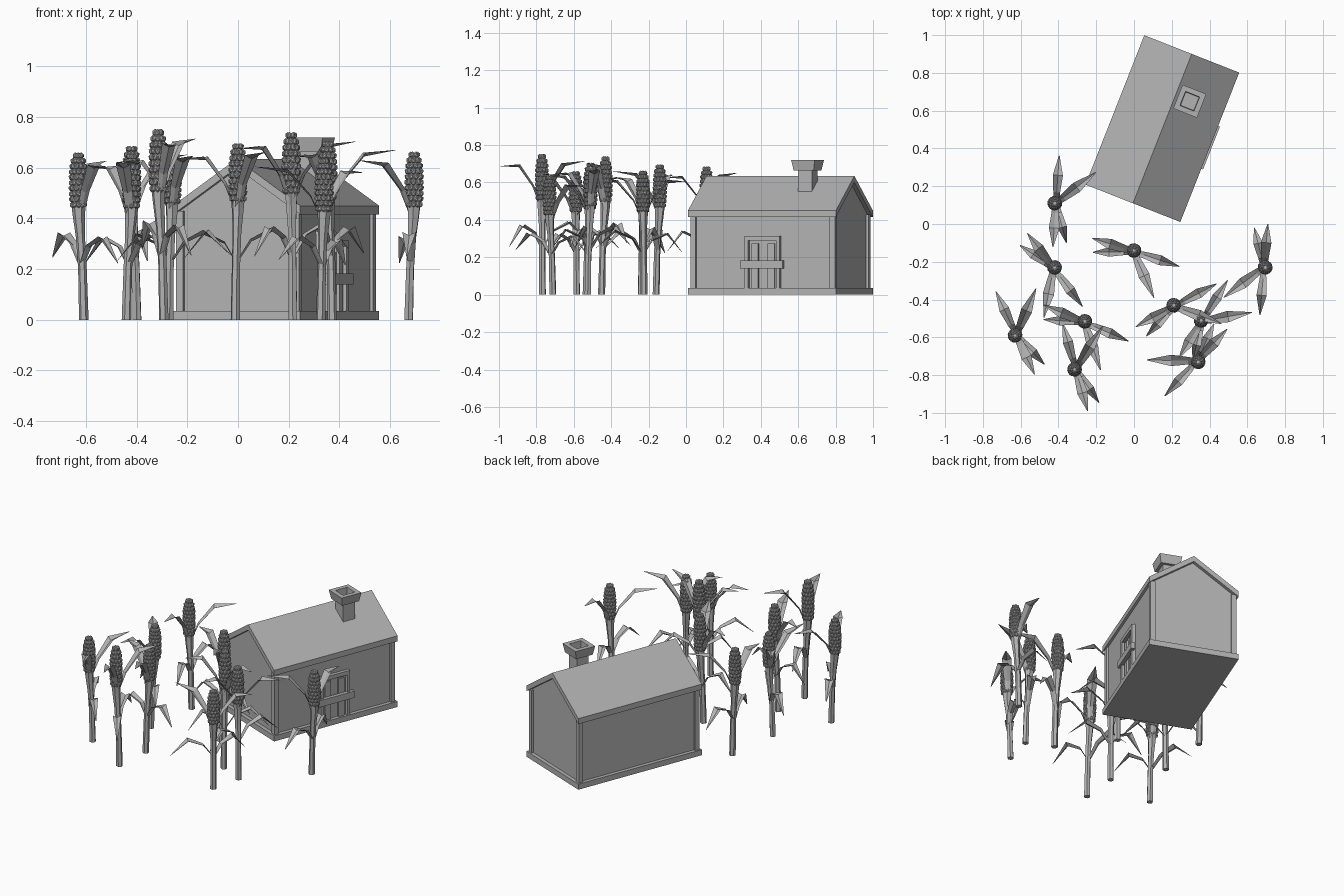
import bpy, bmesh, math
from mathutils import Vector, Matrix

if "Cube" in bpy.data.objects:
    bpy.data.objects.remove(bpy.data.objects["Cube"])

grey = bpy.data.materials.new("plain_grey")
grey.diffuse_color = (0.45, 0.45, 0.45, 1)
grey.use_nodes = True
grey.node_tree.nodes["Principled BSDF"].inputs["Base Color"].default_value = grey.diffuse_color


def finish(name, bm, matrix, recalc=True):
    if recalc:
        bmesh.ops.recalc_face_normals(bm, faces=bm.faces)
    me = bpy.data.meshes.new(name)
    bm.to_mesh(me)
    bm.free()
    me.materials.append(grey)
    ob = bpy.data.objects.new(name, me)
    ob.matrix_world = matrix
    bpy.context.collection.objects.link(ob)
    return ob


def add_box(bm, x0, x1, y0, y1, z0, z1):
    m = Matrix.Translation(((x0 + x1) / 2, (y0 + y1) / 2, (z0 + z1) / 2)) @ \
        Matrix.Diagonal((x1 - x0, y1 - y0, z1 - z0, 1))
    bmesh.ops.create_cube(bm, size=1, matrix=m)


def add_prism(bm, profile, y0, y1):
    # extrude an x-z outline along y
    f = bm.faces.new([bm.verts.new((x, y0, z)) for x, z in profile])
    r = bmesh.ops.extrude_face_region(bm, geom=[f])
    bmesh.ops.translate(bm, vec=(0, y1 - y0, 0),
                        verts=[v for v in r['geom'] if isinstance(v, bmesh.types.BMVert)])


def add_rings(bm, rings, sides, turn=0.0):
    # loft of (x, y, z, radius) rings; closed at both ends
    loops = []
    for x, y, z, r in rings:
        loops.append([bm.verts.new((x + r * math.cos(turn + k * math.tau / sides),
                                    y + r * math.sin(turn + k * math.tau / sides), z))
                      for k in range(sides)])
    for a, b in zip(loops, loops[1:]):
        for k in range(sides):
            j = (k + 1) % sides
            bm.faces.new((a[k], a[j], b[j], b[k]))
    bm.faces.new(loops[0][::-1])
    bm.faces.new(loops[-1])


# ---------- house ----------
house = Matrix.Translation((0.15, 0.505, 0)) @ Matrix.Rotation(math.radians(-21.5), 4, 'Z')

bm = bmesh.new()
add_box(bm, -0.27, 0.27, -0.425, 0.425, 0, 0.035)
finish("house_base", bm, house)

bm = bmesh.new()
add_prism(bm, [(-0.247, 0.03), (0.247, 0.03), (0.247, 0.435), (0, 0.61), (-0.247, 0.435)],
          -0.402, 0.402)
finish("house_walls", bm, house)

bm = bmesh.new()
for sx in (-1, 1):
    for sy in (-1, 1):
        cx, cy = sx * 0.245, sy * 0.40
        add_box(bm, cx - 0.015, cx + 0.015, cy - 0.015, cy + 0.015, 0.03, 0.43)
finish("corner_posts", bm, house)

bm = bmesh.new()
add_prism(bm, [(-0.27, 0.415), (-0.27, 0.45), (0, 0.635), (0.27, 0.45), (0.27, 0.415), (0, 0.60)],
          -0.425, 0.425)
finish("roof", bm, house)

# chimney with flared hollow cap
bm = bmesh.new()
q = math.sqrt(0.5)
add_rings(bm, [(0.082, 0.188, z, w * q) for z, w in
               ((0.52, 0.08), (0.665, 0.08), (0.665, 0.115), (0.72, 0.135),
                (0.72, 0.08), (0.67, 0.075))], 4, math.pi / 4)
finish("chimney", bm, house)

# boarded door on the right wall
bm = bmesh.new()
for s in (-1, 1):
    a, b = sorted((s * 0.08, s * 0.10))
    add_box(bm, 0.24, 0.268, a, b, 0.03, 0.30)
    a, b = sorted((s * 0.026, s * 0.066))
    add_box(bm, 0.24, 0.258, a, b, 0.03, 0.275)
add_box(bm, 0.24, 0.268, -0.10, 0.10, 0.29, 0.315)
finish("door_frame_and_planks", bm, house)
bm = bmesh.new()
add_box(bm, 0.256, 0.28, -0.122, 0.122, 0.14, 0.182)
finish("door_crossbar", bm, house)

# ---------- corn ----------
LEAN = Vector((0.004, 0.022, 0))      # cob offset from the foot of the stalk
# leaf: turn in degrees, then (reach, height, half width) stations
LEAVES = [
    (0,    [(0, .22, .012), (.06, .31, .018), (.15, .35, .027), (.255, .26, .002)]),
    (-161, [(0, .22, .012), (.05, .30, .018), (.13, .335, .025), (.215, .235, .002)]),
    (-48,  [(0, .41, .014), (.05, .53, .020), (.14, .635, .030), (.268, .66, .002)]),
    (-180, [(0, .41, .014), (.05, .53, .020), (.13, .63, .028), (.23, .635, .002)]),
]


def add_leaf(bm, turn, stations):
    rot = Matrix.Rotation(math.radians(turn), 3, 'Z')
    rows = []
    for r, z, w in stations:
        c = LEAN * min(1, z / 0.5) if r == 0 else LEAN * 0.7
        rows.append([bm.verts.new(rot @ Vector((r, t * w, z + abs(t) * w * 0.5)) + c)
                     for t in (-1, 0, 1)])
    for a, b in zip(rows, rows[1:]):
        for k in (0, 1):
            bm.faces.new((a[k], b[k], b[k + 1], a[k + 1]))


def corn(n, x, y, height, turn):
    rot = Matrix.Rotation(math.radians(turn), 4, 'Z')
    foot = Vector((x, y, 0)) - rot @ LEAN
    m = Matrix.Translation(foot) @ rot @ Matrix.Diagonal((1, 1, height / 0.70, 1))
    # stalk flaring into the husk below the cob
    bm = bmesh.new()
    add_rings(bm, [(LEAN.x * t, LEAN.y * t, z, r) for z, r, t in
                   ((0, .019, 0), (.21, .017, .25), (.34, .018, .6),
                    (.43, .024, .9), (.50, .030, 1))], 6)
    finish(f"corn_stalk_{n}", bm, m)
    # creased leaves
    bm = bmesh.new()
    for a, st in LEAVES:
        add_leaf(bm, a, st)
    finish(f"corn_leaves_{n}", bm, m, False)
    # cob: core plus staggered rows of kernels
    bm = bmesh.new()
    add_rings(bm, [(LEAN.x, LEAN.y, z, r) for z, r in
                   ((.46, .018), (.50, .029), (.58, .031), (.65, .024), (.692, .010))], 8)
    rows = 10
    for i in range(rows):
        t = i / (rows - 1)
        z = 0.478 + 0.205 * t
        r = 0.029 * math.sqrt(max(0.05, 1 - abs((t - 0.4) / 0.66) ** 2.6))
        count = 9 if r > 0.018 else 6
        for k in range(count):
            a = (k + 0.5 * (i % 2)) * math.tau / count
            p = LEAN + Vector((r * math.cos(a), r * math.sin(a), z))
            bmesh.ops.create_icosphere(
                bm, subdivisions=1, radius=1,
                matrix=Matrix.Translation(p) @ Matrix.Rotation(a, 4, 'Z')
                @ Matrix.Diagonal((.011, .011, .0135, 1)))
    finish(f"corn_cob_{n}", bm, m)


PLANTS = [(-.42, .11, .69, 86), (-.42, -.23, .66, -53), (-.63, -.59, .664, 115),
          (-.26, -.515, .685, -23), (-.315, -.77, .757, 106), (0, -.14, .70, -18),
          (.21, -.43, .745, 28), (.355, -.51, .71, 58), (.34, -.73, .64, -133),
          (.695, -.23, .667, -95)]
for n, p in enumerate(PLANTS, 1):
    corn(n, *p)
